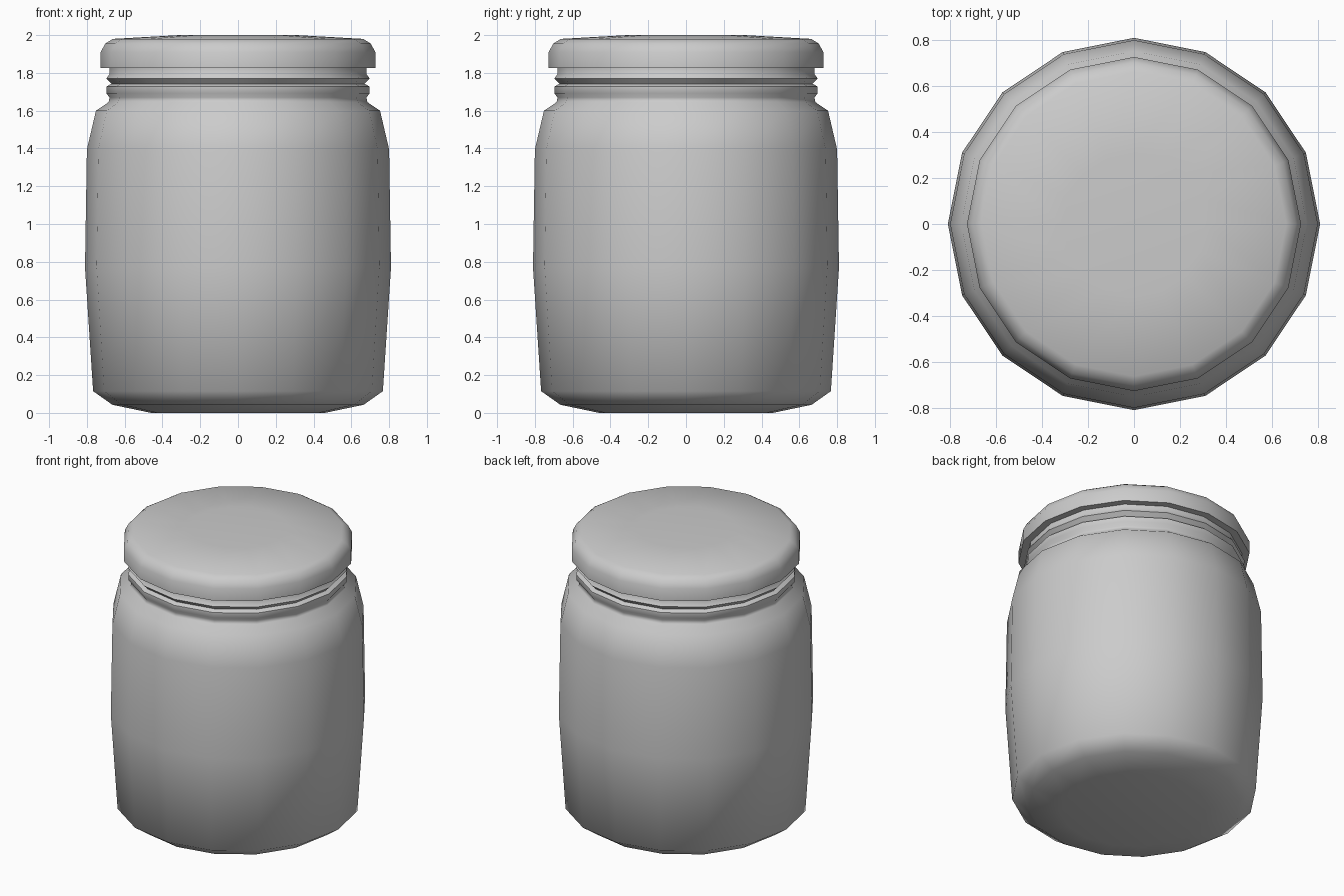
import bpy, bmesh, math

if "Cube" in bpy.data.objects:
    bpy.data.objects.remove(bpy.data.objects["Cube"])

SIDES = 16


def lathe(name, profile, cap_bottom, cap_top):
    """Spin a (radius, height) profile around z."""
    bm = bmesh.new()
    rings = []
    for r, z in profile:
        rings.append([bm.verts.new((r * math.cos(2 * math.pi * i / SIDES),
                                    r * math.sin(2 * math.pi * i / SIDES), z))
                      for i in range(SIDES)])
    for a, b in zip(rings, rings[1:]):
        for i in range(SIDES):
            j = (i + 1) % SIDES
            bm.faces.new((a[i], a[j], b[j], b[i]))
    if cap_bottom:
        bm.faces.new(rings[0][::-1])
    if cap_top:
        bm.faces.new(rings[-1])
    mesh = bpy.data.meshes.new(name)
    bm.to_mesh(mesh)
    bm.free()
    obj = bpy.data.objects.new(name, mesh)
    bpy.context.collection.objects.link(obj)
    bpy.ops.object.select_all(action='DESELECT')
    obj.select_set(True)
    bpy.context.view_layer.objects.active = obj
    bpy.ops.object.shade_smooth_by_angle(angle=math.radians(62))
    return obj


# Jar body with rounded base, shoulder and threaded neck
lathe("jar_body", [
    (0.46, 0.0), (0.665, 0.043), (0.767, 0.115), (0.81, 0.77),
    (0.80, 1.395), (0.752, 1.6), (0.685, 1.645), (0.68, 1.67),
    (0.697, 1.692), (0.697, 1.728), (0.67, 1.742), (0.697, 1.77),
    (0.68, 1.795), (0.68, 1.83),
], True, False)

# Lid with a slightly domed top and an underside rim meeting the neck
lathe("lid", [
    (0.675, 1.825), (0.727, 1.825), (0.727, 1.91), (0.703, 1.955),
    (0.663, 1.98), (0.31, 2.0),
], False, True)
